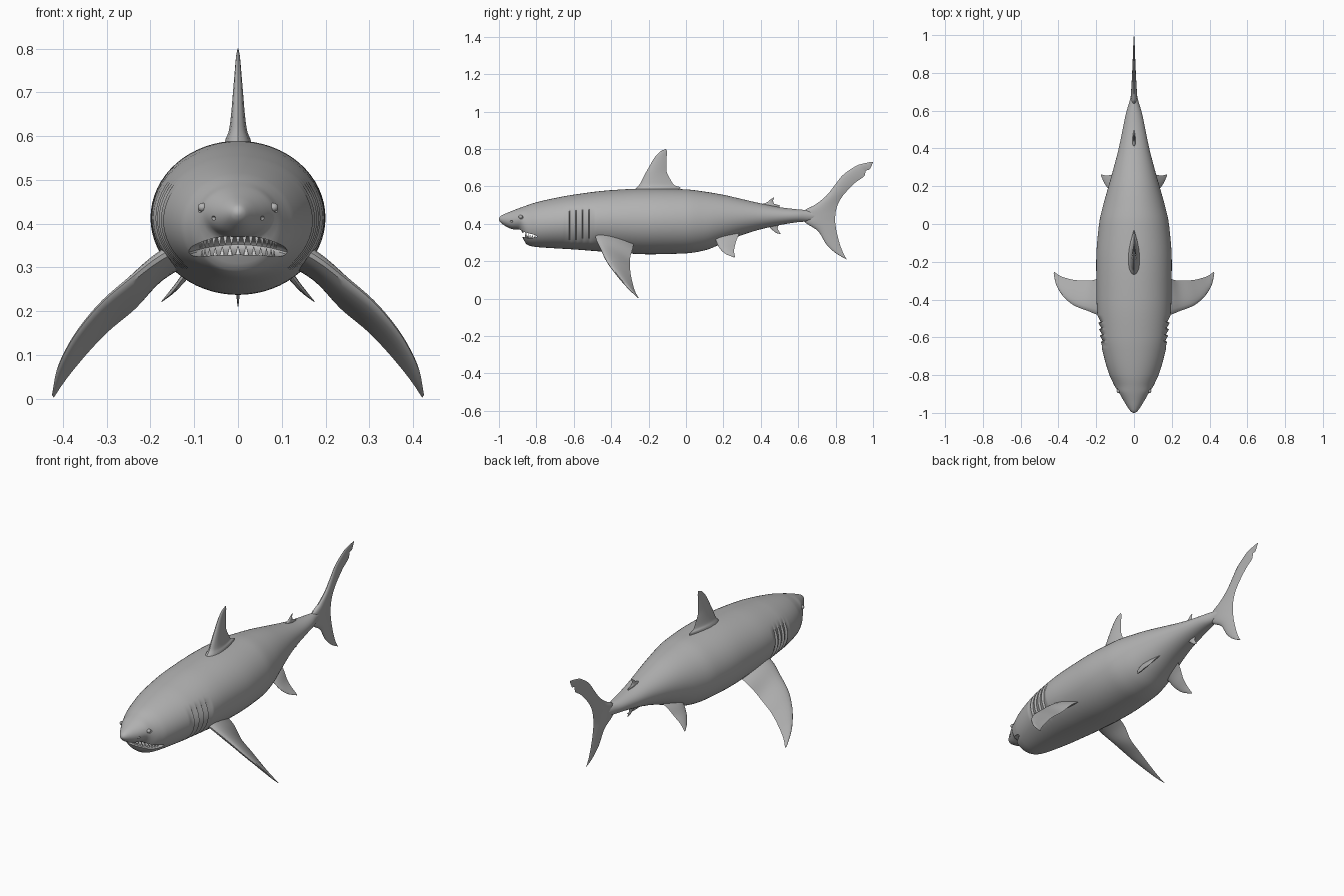
import bpy, bmesh, math
from mathutils import Vector, Matrix

if "Cube" in bpy.data.objects:
    bpy.data.objects.remove(bpy.data.objects["Cube"])


def material(name, v):
    m = bpy.data.materials.new(name)
    m.diffuse_color = (v, v, v, 1)
    m.use_nodes = True
    m.node_tree.nodes["Principled BSDF"].inputs["Base Color"].default_value = m.diffuse_color
    return m


GREY = material("skin grey", 0.45)
IVORY = material("tooth ivory", 0.75)


def interp(keys, vals, t):
    """Monotone cubic interpolation, no overshoot."""
    n = len(keys)
    d = [(vals[i + 1] - vals[i]) / (keys[i + 1] - keys[i]) for i in range(n - 1)]
    m = [d[0]] + [0 if a * b <= 0 else 2 * a * b / (a + b)
                  for a, b in zip(d, d[1:])] + [d[-1]]
    i = 0
    while i < n - 2 and t > keys[i + 1]:
        i += 1
    h = keys[i + 1] - keys[i]
    s = (t - keys[i]) / h
    return ((2 * s**3 - 3 * s**2 + 1) * vals[i] + (s**3 - 2 * s**2 + s) * h * m[i]
            + (3 * s**2 - 2 * s**3) * vals[i + 1] + (s**3 - s**2) * h * m[i + 1])


def finish(bm, name, mat, smooth=True):
    bmesh.ops.recalc_face_normals(bm, faces=bm.faces)
    me = bpy.data.meshes.new(name)
    bm.to_mesh(me)
    bm.free()
    me.materials.append(mat)
    ob = bpy.data.objects.new(name, me)
    bpy.context.collection.objects.link(ob)
    if smooth:
        smooth_object(ob)
    return ob


def activate(ob):
    bpy.ops.object.select_all(action='DESELECT')
    ob.select_set(True)
    bpy.context.view_layer.objects.active = ob


def smooth_object(ob):
    activate(ob)
    bpy.ops.object.shade_smooth_by_angle(angle=math.radians(35))


def loft(rings):
    """Closed skin over a list of equal-length point rings."""
    bm = bmesh.new()
    vs = [[bm.verts.new(p) for p in r] for r in rings]
    n = len(rings[0])
    for a, b in zip(vs, vs[1:]):
        for j in range(n):
            k = (j + 1) % n
            bm.faces.new((a[j], a[k], b[k], b[j]))
    bm.faces.new(vs[0])
    bm.faces.new(vs[-1])
    return bm


def ellipsoids(parts):
    bm = bmesh.new()
    for c, r in parts:
        mat = Matrix.Translation(c) @ Matrix.Diagonal((*r, 1))
        bmesh.ops.create_uvsphere(bm, u_segments=32, v_segments=16, radius=1, matrix=mat)
    return bm


# ---- body: stations of y, top, bottom, half width
STATIONS = [
    (-1.0, .428, .421, .004), (-.995, .438, .411, .014), (-.975, .450, .394, .03),
    (-.935, .467, .373, .055), (-.892, .484, .364, .08), (-.875, .490, .330, .092),
    (-.855, .497, .293, .104), (-.83, .506, .281, .116), (-.8, .515, .276, .13),
    (-.7, .538, .269, .16), (-.6, .556, .263, .181), (-.4, .58, .248, .198),
    (-.2, .589, .237, .2), (0, .584, .242, .185), (.1, .572, .258, .163),
    (.2, .555, .298, .135), (.3, .532, .340, .107), (.4, .509, .371, .081),
    (.5, .489, .393, .06), (.6, .477, .409, .039), (.65, .473, .413, .023),
    (.72, .462, .425, .01)]
COL = list(zip(*STATIONS))
GILL_START, GILL_STEP, GILLS = -.655, .034, 5


def gill_depth(y, z):
    """Overlapping flaps: swell towards the back, then a sharp step in."""
    s = (y - GILL_START) / GILL_STEP
    if not 0 <= s < GILLS:
        return 0
    edge = max(0, 1 - abs((z - .395) / .095) ** 4)
    return .014 * edge * (1 - s % 1) * (1 if s >= 1 else s)


ys = [-1.0, -.998, -.995, -.99, -.983, -.975]
while ys[-1] < .72 - 1e-6:
    y = ys[-1]
    step = .01 if y < -.8 else .00567 if -.67 < y < -.46 else .025
    ys.append(min(.72, y + step))
rings = []
for y in ys:
    top, bot, w = (interp(COL[0], COL[i], y) for i in (1, 2, 3))
    c, h = (top + bot) / 2, (top - bot) / 2
    ring = []
    for j in range(64):
        a = 2 * math.pi * j / 64
        x, z = w * math.cos(a), c + h * math.sin(a)
        x -= math.copysign(gill_depth(y, z), x) if abs(x) > .05 else 0
        ring.append((x, y, z))
    rings.append(ring)
body = finish(loft(rings), "body", GREY, False)

# ---- mouth, eye socket and nostril hollows
hollows = [((0, -.83, .352), (.117, .12, .025))]
for s in (-1, 1):
    hollows += [((s * .094, -.885, .437), (.016, .016, .014)),
                ((s * .058, -.937, .412), (.007, .012, .006))]
bm = ellipsoids(hollows)
for v in bm.verts:
    if v.co.z < .38:
        v.co.z -= 1.4 * v.co.x ** 2
cutter = finish(bm, "hollow_cutter", GREY, False)
cutter.hide_render = True
mod = body.modifiers.new("hollows", 'BOOLEAN')
mod.operation, mod.object, mod.solver = 'DIFFERENCE', cutter, 'EXACT'
activate(body)
bpy.ops.object.modifier_apply(modifier=mod.name)
bpy.data.objects.remove(cutter, do_unlink=True)
smooth_object(body)

# ---- eyes
finish(ellipsoids([((s * .081, -.884, .437), (.011, .011, .010)) for s in (-1, 1)]),
       "eyes", GREY)


# ---- teeth: rows of small cones around the jaw
def tooth_row(name, count, rx, yc, ry, z, length):
    bm = bmesh.new()
    for i in range(count):
        t = math.radians(-75 + 150 * i / (count - 1))
        x = rx * math.sin(t)
        place = Matrix.Translation((x, yc - ry * math.cos(t), z - 1.4 * x * x))
        turn = Matrix.Rotation(t, 4, 'Z') @ Matrix.Diagonal((1, .5, 1 if length > 0 else -1, 1))
        bmesh.ops.create_cone(bm, cap_ends=True, segments=8, radius1=.0075, radius2=.0008,
                              depth=abs(length), matrix=place @ turn)
    finish(bm, name, IVORY)


tooth_row("upper_teeth", 17, .09, -.795, .082, .365, -.024)
tooth_row("lower_teeth", 13, .085, -.79, .068, .338, .022)


# ---- fins: each row is leading point, trailing point, half thickness
def fin(name, rows, mirror=False, steps=5):
    if len(rows[0]) == 5:  # fins lying in the middle plane
        rows = [(0, a, b, 0, c, d, t) for a, b, c, d, t in rows]
    cols, keys = list(zip(*rows)), list(range(len(rows)))
    mid = rows[len(rows) // 2]
    span = Vector(rows[-1][:3]) - Vector(rows[0][:3])
    normal = (Vector(mid[3:6]) - Vector(mid[:3])).cross(span).normalized()
    n, rings = 9, []
    for i in range((len(rows) - 1) * steps + 1):
        p = [interp(keys, c, i / steps) for c in cols]
        lead, trail = Vector(p[:3]), Vector(p[3:6])
        ring = []
        for j in range(2 * n):
            u = (1 - math.cos(math.pi * j / n)) / 2
            side = 1 if j < n else -1
            off = 2.6 * math.sqrt(max(u, 0)) * (1 - u) * p[6] * side
            ring.append(lead.lerp(trail, u) + normal * off)
        rings.append(ring)
    ob = finish(loft(rings), name, GREY)
    if mirror:
        ob.modifiers.new("other side", 'MIRROR')
    return ob


fin("dorsal_fin", [
    (-.29, .56, -.04, .56, .036), (-.265, .592, -.03, .594, .029),
    (-.247, .612, -.06, .605, .022), (-.232, .642, -.085, .64, .017),
    (-.2, .70, -.105, .69, .012), (-.165, .758, -.104, .75, .007),
    (-.135, .788, -.101, .78, .004), (-.108, .80, -.104, .797, .001)])

fin("tail_fin", [
    (.855, .212, .86, .21, .001), (.805, .24, .845, .235, .004),
    (.752, .288, .823, .29, .007), (.707, .36, .802, .375, .011),
    (.63, .418, .797, .42, .016), (.63, .465, .799, .455, .016),
    (.692, .503, .81, .50, .013), (.75, .55, .835, .545, .011),
    (.792, .602, .86, .575, .009), (.838, .66, .905, .62, .007),
    (.918, .714, .957, .66, .005), (.935, .719, .96, .683, .004),
    (.96, .725, .98, .69, .003), (.998, .732, 1.0, .728, .001)])

fin("second_dorsal_fin", [
    (.395, .485, .49, .48, .01), (.41, .506, .502, .497, .008),
    (.435, .516, .472, .507, .006), (.452, .53, .466, .523, .004),
    (.468, .541, .471, .539, .001)])

fin("anal_fin", [
    (.42, .41, .495, .42, .009), (.44, .388, .494, .392, .007),
    (.462, .367, .49, .377, .005), (.483, .351, .499, .358, .003),
    (.504, .345, .506, .347, .001)])

fin("pectoral_fins", [
    (.11, -.49, .365, .11, -.275, .31, .026),
    (.185, -.482, .322, .175, -.285, .268, .021),
    (.245, -.46, .275, .235, -.30, .205, .017),
    (.32, -.43, .21, .30, -.298, .15, .013),
    (.385, -.37, .125, .36, -.286, .085, .009),
    (.414, -.315, .062, .40, -.27, .034, .006),
    (.425, -.262, .008, .421, -.252, .002, .001)], mirror=True)

fin("pelvic_fins", [
    (.06, .145, .35, .05, .29, .36, .012),
    (.10, .16, .31, .085, .275, .325, .010),
    (.128, .178, .272, .115, .262, .285, .008),
    (.153, .21, .24, .145, .257, .255, .005),
    (.175, .256, .221, .173, .262, .223, .001)], mirror=True)
